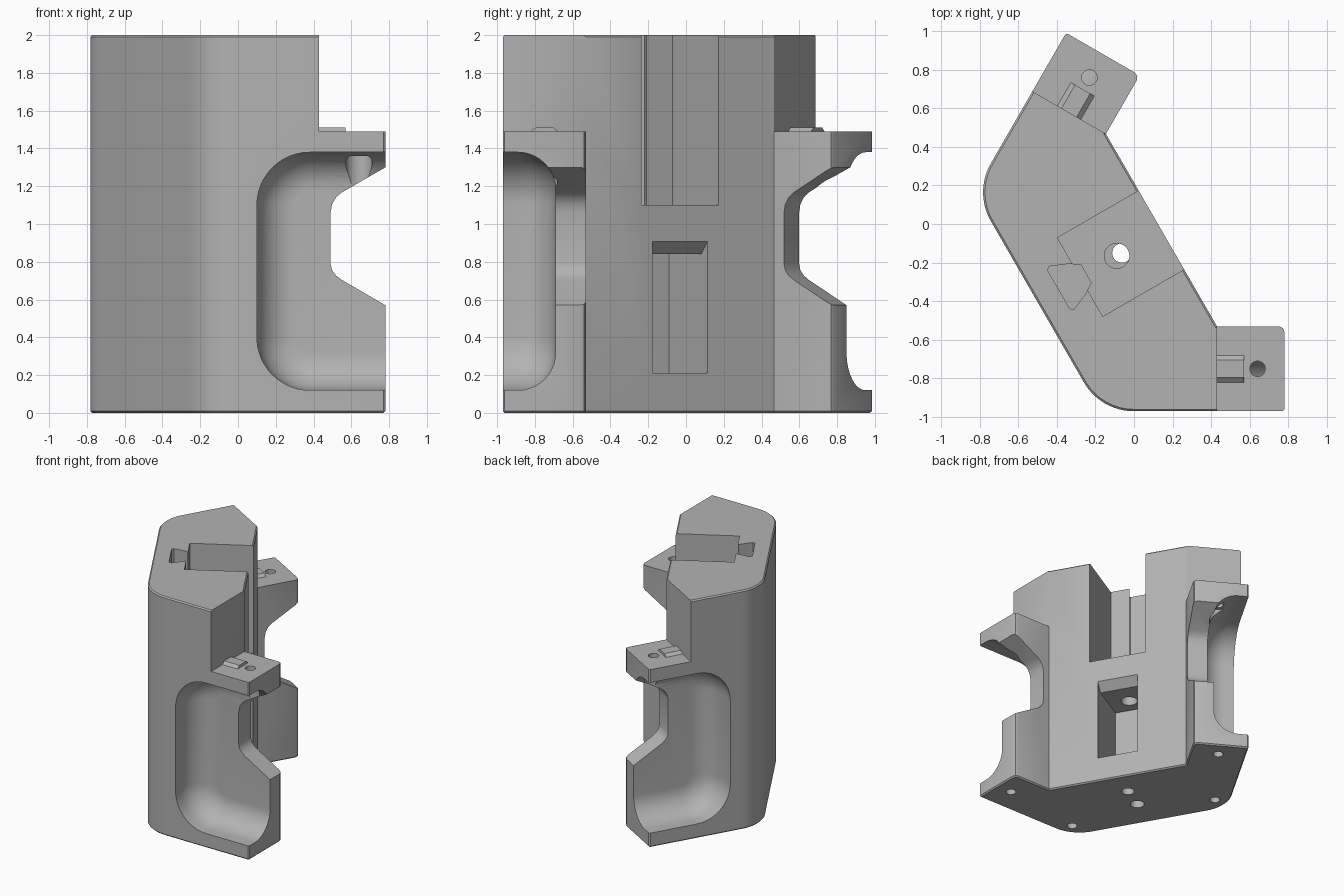
import bpy, bmesh, math
from mathutils import Vector

cube = bpy.data.objects.get("Cube")
if cube:
    bpy.data.objects.remove(cube, do_unlink=True)

# Symmetry frame: U points out of the inner face, V runs along it
M = Vector((0.145, -0.03, 0))
U = Vector((math.cos(math.pi / 6), 0.5, 0))
V = Vector((-0.5, math.cos(math.pi / 6), 0))

grey = bpy.data.materials.new("plain_grey")
grey.use_nodes = True
grey.diffuse_color = (0.45, 0.45, 0.45, 1)
grey.node_tree.nodes["Principled BSDF"].inputs["Base Color"].default_value = (0.45, 0.45, 0.45, 1)


def local(u, v, z):
    return M + U * u + V * v + Vector((0, 0, z))


def mirrored(p):
    return p - V * (2 * (p - M).dot(V))


def finish(name, bm):
    bmesh.ops.recalc_face_normals(bm, faces=bm.faces[:])
    mesh = bpy.data.meshes.new(name)
    bm.to_mesh(mesh)
    bm.free()
    mesh.materials.append(grey)
    ob = bpy.data.objects.new(name, mesh)
    bpy.context.collection.objects.link(ob)
    return ob


def loft(name, rings, mirror=False, edge=0):
    """Skin closed rings, cap both ends, optionally chamfer the cap edges."""
    bm = bmesh.new()
    loops = [[bm.verts.new(mirrored(Vector(p)) if mirror else p) for p in r] for r in rings]
    n = len(loops[0])
    for a, b in zip(loops, loops[1:]):
        for i in range(n):
            bm.faces.new((a[i], a[(i + 1) % n], b[(i + 1) % n], b[i]))
    caps = [bm.faces.new(loops[0]), bm.faces.new(loops[-1])]
    bmesh.ops.recalc_face_normals(bm, faces=bm.faces[:])
    if edge:
        rim = [e for f in caps for e in f.edges]
        bmesh.ops.bevel(bm, geom=rim, offset=edge, segments=1, affect='EDGES')
    return finish(name, bm)


def prism(name, pts, step, mirror=False, edge=0):
    pts = [Vector(p) for p in pts]
    return loft(name, [pts, [p + Vector(step) for p in pts]], mirror, edge)


def drill(name, p, r, z0, z1, mirror=False):
    ring = [(p[0] + r * math.cos(k * math.tau / 32), p[1] + r * math.sin(k * math.tau / 32), z0)
            for k in range(32)]
    return prism(name, ring, (0, 0, z1 - z0), mirror)


def rounded_ring(x0, x1, z0, z1, r, y):
    pts = []
    corners = ((x1 - r, z1 - r), (x0 + r, z1 - r), (x0 + r, z0 + r), (x1 - r, z0 + r))
    for q, (cx, cz) in enumerate(corners):
        for k in range(13):
            a = (q + k / 12) * math.pi / 2
            pts.append((cx + r * math.cos(a), y, cz + r * math.sin(a)))
    return pts


# Main body outline: one half, then its reflection
half = [(0.43, -0.53), (0.75, -0.53), (0.771, -0.539), (0.78, -0.56), (0.78, -0.96), (0.77, -0.97)]
half += [(0.3 * math.cos(a), -0.67 + 0.3 * math.sin(a))
         for a in (math.radians(-90 - 5 * k) for k in range(13))]
half = [Vector((x, y, 0)) for x, y in half]
body = prism("bracket_body", half + [mirrored(p) for p in reversed(half)], (0, 0, 2), edge=0.01)

cutters = []
for m in (False, True):
    # Space above the low wing
    cutters.append(prism("wing_clearance", [(0.43, -1.3, 1.49), (1.3, -1.3, 1.49),
                                            (1.3, -0.4, 1.49), (0.43, -0.4, 1.49)], (0, 0, 1), m))
    # Scooped side pocket with filleted back
    fillet, depth = 0.2, -0.69
    rings = [rounded_ring(0.1, 1.4, 0.12, 1.38, 0.28, -1.2)]
    for k in range(11):
        a = k * math.pi / 20
        d = fillet * (1 - math.cos(a))
        rings.append(rounded_ring(0.1 + d, 1.4 - d, 0.12 + d, 1.38 - d, 0.28 - d,
                                  depth - fillet + fillet * math.sin(a)))
    cutters.append(loft("side_pocket", rings, m))
    # Window through the wing wall
    win = [(1.0, 0.442), (0.55, 0.704), (0.52, 0.726), (0.498, 0.755), (0.49, 0.79), (0.49, 1.06),
           (0.498, 1.105), (0.52, 1.142), (0.55, 1.167), (1.0, 1.427)]
    cutters.append(prism("wing_window", [(x, -1.2, z) for x, z in win], (0, 0.8, 0), m))
    # Screw holes
    screw = (0.64, -0.75)
    cutters.append(drill("screw_hole", screw, 0.04, 1.25, 1.7, m))
    cutters.append(drill("screw_counterbore", screw, 0.07, 0.95, 1.36, m))
    cutters.append(drill("wing_foot_hole", screw, 0.04, -0.1, 0.09, m))
    cutters.append(drill("corner_foot_hole", local(-0.6, -0.6, 0), 0.04, -0.1, 0.3, m))

# Top slot and dovetail keyway
cutters.append(prism("top_slot", [local(u, v, 1.1) for u, v in
                                  ((0.2, -0.235), (0.2, 0.235), (-0.49, 0.235), (-0.49, -0.235))],
                     (0, 0, 1.2)))
key = [(-0.455, 0.054), (-0.51, 0.09), (-0.6, 0.128), (-0.618, 0.115)]
key += [(u, -v) for u, v in reversed(key)]
cutters.append(prism("dovetail_keyway", [local(u, v, 1.08) for u, v in key], (0, 0, 1.2)))

# Lower cavity in the inner face, with a sloped lintel
cav = [(0.1, 0.21), (-0.41, 0.21), (-0.41, 0.84), (-0.07, 0.84), (0.1, 1.01)]
cutters.append(prism("inner_cavity", [local(u, -0.167, z) for u, z in cav], V * 0.334))

# Vertical centre holes
cutters.append(drill("slot_hole", local(-0.27, 0, 0), 0.065, 0.5, 1.3))
cutters.append(drill("cavity_foot_hole", local(-0.24, 0, 0), 0.05, -0.1, 0.4))
cutters.append(drill("rear_foot_hole", local(-0.455, 0, 0), 0.055, -0.1, 0.45))

# Carve the body and drop the cutters
for c in cutters:
    c.hide_render = True
    mod = body.modifiers.new(c.name, 'BOOLEAN')
    mod.operation = 'DIFFERENCE'
    mod.solver = 'EXACT'
    mod.object = c
bpy.context.view_layer.update()
carved = bpy.data.meshes.new_from_object(body.evaluated_get(bpy.context.evaluated_depsgraph_get()))
body.modifiers.clear()
body.data = carved
carved.materials.clear()
carved.materials.append(grey)
for p in carved.polygons:
    p.material_index = 0
for c in cutters:
    bpy.data.objects.remove(c, do_unlink=True)

# Locating ribs on the wing tops
rib = [(-0.82, 1.47), (-0.82, 1.49), (-0.795, 1.512), (-0.705, 1.512), (-0.68, 1.49), (-0.68, 1.47)]
for m, side in ((False, "front"), (True, "back")):
    prism(side + "_locating_rib", [(0.42, y, z) for y, z in rib], (0.15, 0, 0), m)

# Smooth curved walls, keep edges sharp
bpy.ops.object.select_all(action='DESELECT')
body.select_set(True)
bpy.context.view_layer.objects.active = body
bpy.ops.object.shade_smooth_by_angle(angle=math.radians(30))
